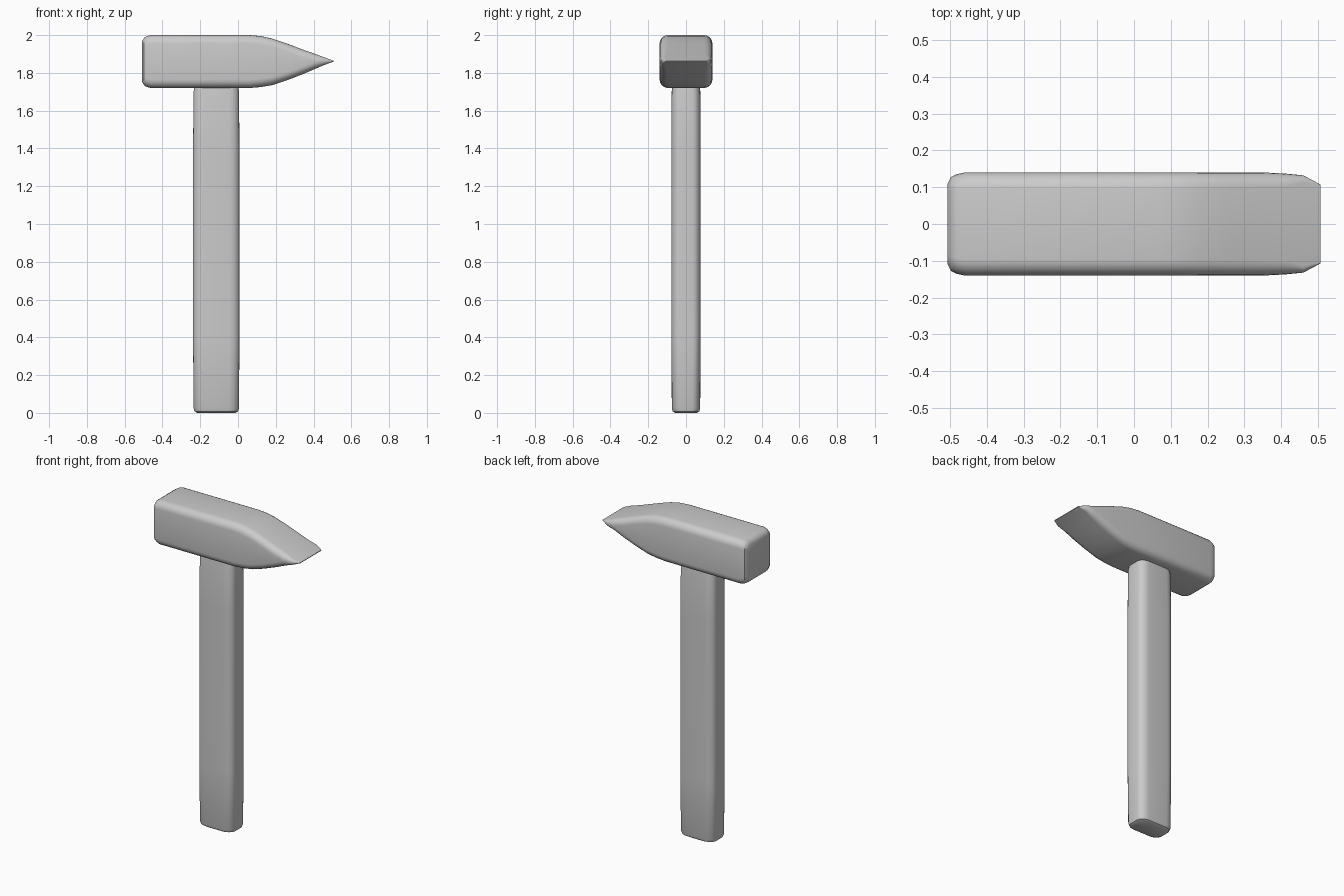
import bpy, bmesh, math
from mathutils import Vector

if "Cube" in bpy.data.objects:
    bpy.data.objects.remove(bpy.data.objects["Cube"])


def rounded_rect(hu, hv, ru, rv, seg=5):
    """Rounded rectangle outline with elliptical corners."""
    ru, rv = min(ru, hu * 0.98), min(rv, hv * 0.98)
    pts = []
    for k, (su, sv) in enumerate([(1, 1), (-1, 1), (-1, -1), (1, -1)]):
        for i in range(seg + 1):
            a = math.radians(90 * k + 90 * i / seg)
            pts.append((su * (hu - ru) + ru * math.cos(a),
                        sv * (hv - rv) + rv * math.sin(a)))
    return pts


def loft(name, rings):
    """Skin a list of closed rings and cap both ends."""
    bm = bmesh.new()
    loops = [[bm.verts.new(p) for p in ring] for ring in rings]
    n = len(loops[0])
    for a, b in zip(loops, loops[1:]):
        for i in range(n):
            j = (i + 1) % n
            bm.faces.new((a[i], a[j], b[j], b[i]))
    bm.faces.new(loops[0][::-1])
    bm.faces.new(loops[-1])
    bmesh.ops.recalc_face_normals(bm, faces=bm.faces)
    mesh = bpy.data.meshes.new(name)
    bm.to_mesh(mesh)
    bm.free()
    ob = bpy.data.objects.new(name, mesh)
    bpy.context.collection.objects.link(ob)
    bpy.ops.object.select_all(action='DESELECT')
    ob.select_set(True)
    bpy.context.view_layer.objects.active = ob
    bpy.ops.object.shade_smooth_by_angle(angle=math.radians(35))
    return ob


# Hammer head: x, half width, bottom z, top z, corner radius
stations = [
    (-0.507, 0.108, 1.752, 1.968, 0.030),
    (-0.497, 0.128, 1.734, 1.986, 0.040),
    (-0.482, 0.135, 1.725, 1.995, 0.044),
    (-0.460, 0.140, 1.720, 2.000, 0.045),
    (0.060, 0.140, 1.720, 2.000, 0.045),
    (0.120, 0.140, 1.725, 1.995, 0.045),
    (0.180, 0.140, 1.735, 1.982, 0.044),
    (0.260, 0.140, 1.761, 1.955, 0.042),
    (0.350, 0.140, 1.796, 1.921, 0.040),
    (0.410, 0.137, 1.822, 1.900, 0.036),
    (0.460, 0.132, 1.843, 1.881, 0.018),
    (0.507, 0.107, 1.860, 1.864, 0.002),
]
head = []
for x, hw, z0, z1, r in stations:
    mid, hh = (z0 + z1) / 2, (z1 - z0) / 2
    head.append([Vector((x, u, mid + v)) for u, v in rounded_rect(hw, hh, r, r)])
loft("hammer_head", head)

# Handle: z, half width in x, half depth in y
handle = []
for z, hx, hy in [(0.0, 0.100, 0.058), (0.008, 0.115, 0.070), (0.025, 0.120, 0.075),
                  (0.40, 0.123, 0.078), (1.40, 0.123, 0.078),
                  (1.70, 0.120, 0.076), (1.74, 0.114, 0.070)]:
    handle.append([Vector((-0.115 + u, v, z))
                   for u, v in rounded_rect(hx, hy, 0.055, 0.042)])
loft("handle", handle)
